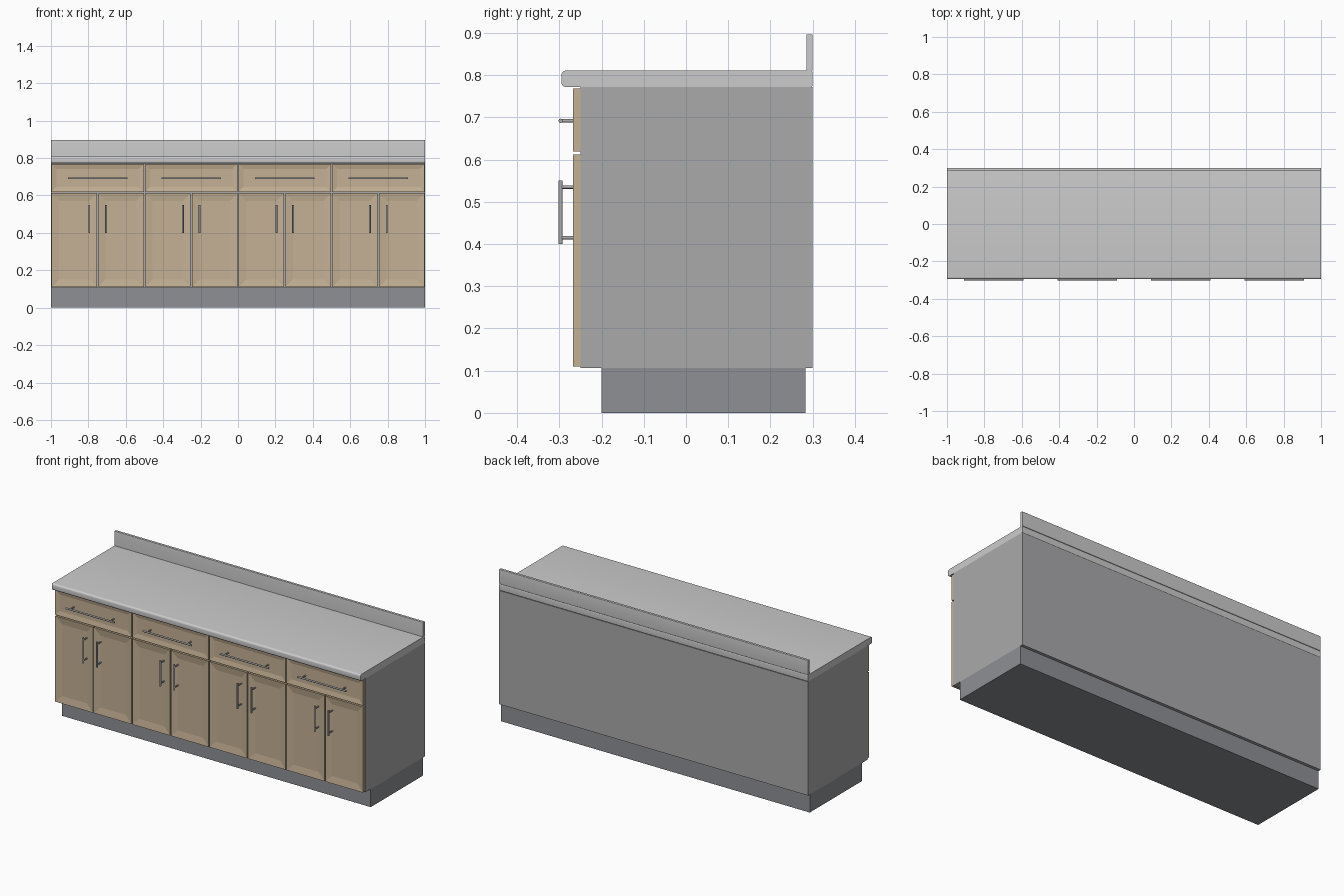
import bpy, bmesh, math
from mathutils import Vector

if "Cube" in bpy.data.objects:
    bpy.data.objects.remove(bpy.data.objects["Cube"])


def material(name, rgb):
    m = bpy.data.materials.new(name)
    m.diffuse_color = (*rgb, 1)
    m.use_nodes = True
    m.node_tree.nodes["Principled BSDF"].inputs["Base Color"].default_value = m.diffuse_color
    return m


WOOD = material("wood", (0.56, 0.44, 0.30))
STONE = material("countertop", (0.72, 0.72, 0.71))
KICK = material("toe_kick", (0.27, 0.28, 0.30))
METAL = material("metal", (0.40, 0.40, 0.41))


def finish(bm, name, mat=None, smooth=False):
    bmesh.ops.recalc_face_normals(bm, faces=bm.faces)
    me = bpy.data.meshes.new(name)
    bm.to_mesh(me)
    bm.free()
    ob = bpy.data.objects.new(name, me)
    bpy.context.collection.objects.link(ob)
    if mat:
        me.materials.append(mat)
    if smooth:
        bpy.ops.object.select_all(action='DESELECT')
        ob.select_set(True)
        bpy.context.view_layer.objects.active = ob
        bpy.ops.object.shade_smooth_by_angle(angle=math.radians(35))
    return ob


def box_mesh(lo, hi):
    bm = bmesh.new()
    bmesh.ops.create_cube(bm, size=1)
    for v in bm.verts:
        v.co = Vector([(a + b) / 2 + c * (b - a) for a, b, c in zip(lo, hi, v.co)])
    return bm


def rounded_slab(name, y0, y1, z0, z1, radii, mat):
    # Side profile with corner radii, extruded along the full width
    corners = [(y0, z0, 1, 1, 180), (y1, z0, -1, 1, 270),
               (y1, z1, -1, -1, 0), (y0, z1, 1, -1, 90)]
    bm = bmesh.new()
    verts = []
    for (y, z, sy, sz, start), r in zip(corners, radii):
        n = 6 if r else 0
        for i in range(n + 1):
            a = math.radians(start + 90 * i / max(n, 1))
            verts.append(bm.verts.new((-1, y + r * (sy + math.cos(a)) if r else y,
                                       z + r * (sz + math.sin(a)) if r else z)))
    face = bm.faces.new(verts)
    ext = bmesh.ops.extrude_face_region(bm, geom=[face])
    moved = [g for g in ext["geom"] if isinstance(g, bmesh.types.BMVert)]
    bmesh.ops.translate(bm, verts=moved, vec=(2, 0, 0))
    return finish(bm, name, mat, smooth=True)


def panel_front(name, x0, x1, z0, z1, frame):
    # Framed front with a recessed centre panel
    bm = box_mesh((x0, -0.268, z0), (x1, -0.25, z1))
    front = min(bm.faces, key=lambda f: f.calc_center_median().y)
    bmesh.ops.inset_region(bm, faces=[front], thickness=frame)
    bmesh.ops.translate(bm, verts=front.verts, vec=(0, 0.006, 0))
    return finish(bm, name, WOOD)


def rod(bm, a, b, r):
    a, b = Vector(a), Vector(b)
    d = b - a
    made = bmesh.ops.create_cone(bm, cap_ends=True, segments=16,
                                 radius1=r, radius2=r, depth=d.length)
    rot = d.to_track_quat('Z', 'Y')
    for v in made["verts"]:
        v.co = rot @ v.co + (a + b) / 2


def handle(name, centre, axis, half, post):
    # Round bar on two stand-off posts
    c, axis = Vector(centre), Vector(axis)
    bm = bmesh.new()
    rod(bm, c - axis * half, c + axis * half, 0.005)
    for s in (-1, 1):
        p = c + axis * post * s
        rod(bm, p, (p.x, -0.262, p.z), 0.004)
    finish(bm, name, METAL, smooth=True)


# Base and carcass
finish(box_mesh((-1, -0.20, 0), (1, 0.283, 0.106)), "toe_kick", KICK)
finish(box_mesh((-1, -0.25, 0.106), (1, 0.30, 0.772)), "carcass", METAL)

# Countertop and backsplash
rounded_slab("countertop", -0.295, 0.30, 0.772, 0.811,
             (0.011, 0.005, 0.005, 0.011), STONE)
rounded_slab("backsplash", 0.285, 0.30, 0.811, 0.897,
             (0, 0.002, 0.002, 0.002), STONE)

# Four units, each with one drawer over a pair of doors
GAP = 0.003
for i in range(4):
    cx = -0.75 + 0.5 * i
    panel_front(f"drawer_front_{i + 1}", cx - 0.25 + GAP, cx + 0.25 - GAP,
                0.619, 0.768, 0.038)
    handle(f"drawer_handle_{i + 1}", (cx, -0.297, 0.692), (1, 0, 0), 0.158, 0.13)
    for side, s in (("left", -1), ("right", 1)):
        xs = sorted((cx + s * GAP, cx + s * (0.25 - GAP)))
        panel_front(f"door_{side}_{i + 1}", *xs, 0.11, 0.612, 0.058)
        handle(f"door_handle_{side}_{i + 1}", (cx + s * 0.045, -0.297, 0.475),
               (0, 0, 1), 0.075, 0.06)
